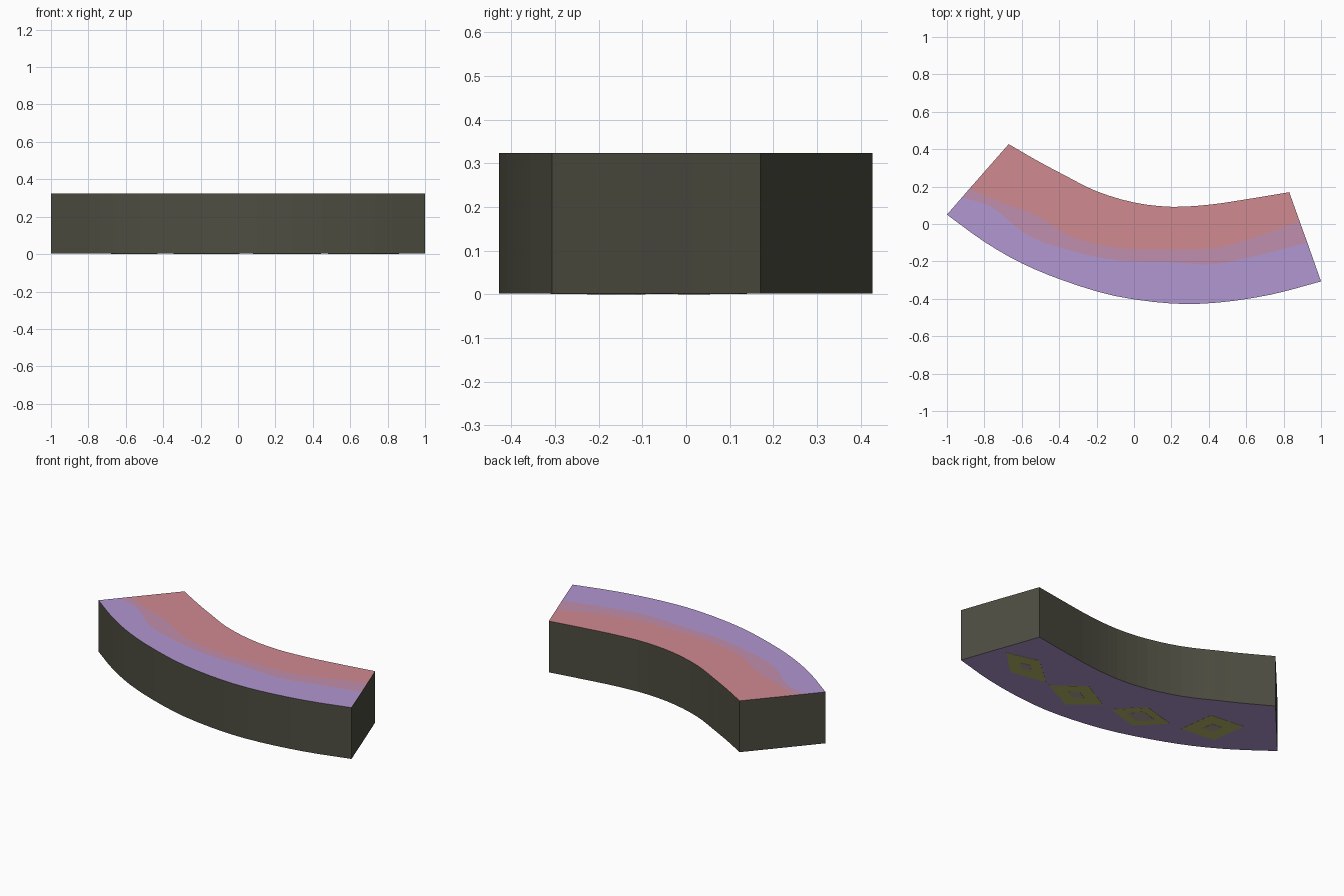
import bpy, bmesh
from mathutils import Vector

if "Cube" in bpy.data.objects:
    bpy.data.objects.remove(bpy.data.objects["Cube"])

H = 0.323      # height of the block
STEPS = 3      # subdivisions between control points


def material(name, rgb):
    lin = [((c / 255 + 0.055) / 1.055) ** 2.4 for c in rgb]
    m = bpy.data.materials.new(name)
    m.diffuse_color = (*lin, 1)
    m.use_nodes = True
    m.node_tree.nodes["Principled BSDF"].inputs["Base Color"].default_value = m.diffuse_color
    return m


PURPLE = material("soft purple", (178, 151, 209))
RED = material("dusty red", (208, 138, 145))
MAUVE = material("mauve", (193, 143, 174))
DARK = material("dark olive grey", (77, 77, 65))
YELLOW = material("olive yellow", (184, 184, 104))
BLOT = material("grey brown", (178, 162, 158))


def smooth(pts):
    """Catmull-Rom curve through the control points."""
    p = [Vector(q) for q in pts]
    p = [2 * p[0] - p[1]] + p + [2 * p[-1] - p[-2]]
    out = []
    for i in range(1, len(p) - 2):
        a, b, c, d = p[i - 1:i + 3]
        for s in range(STEPS):
            t = s / STEPS
            out.append(0.5 * (2 * b + (c - a) * t + (2 * a - 5 * b + 4 * c - d) * t ** 2
                              + (3 * b - a - 3 * c + d) * t ** 3))
    return out + [p[-2]]


def new_object(name, bm, mats):
    bmesh.ops.recalc_face_normals(bm, faces=bm.faces)
    me = bpy.data.meshes.new(name)
    bm.to_mesh(me)
    bm.free()
    for m in mats:
        me.materials.append(m)
    ob = bpy.data.objects.new(name, me)
    bpy.context.collection.objects.link(ob)
    return ob


# Curves running along the block, from outer edge to inner edge
outer = [(-1, .05), (-.8, -.095), (-.6, -.21), (-.37, -.305), (-.1, -.385),
         (.2, -.425), (.45, -.42), (.73, -.378), (1, -.307)]
purple_edge = [(-.92, .142), (-.76, .09), (-.57, -.06), (-.35, -.14), (-.08, -.195),
               (.2, -.205), (.43, -.215), (.65, -.17), (.927, -.10)]
red_edge = [(-.88, .188), (-.72, .12), (-.52, .045), (-.33, -.07), (-.07, -.13),
            (.2, -.135), (.42, -.13), (.62, -.08), (.885, .016)]
inner = [(-.67, .427), (-.52, .34), (-.37, .26), (-.2, .175), (0, .115),
         (.2, .092), (.4, .103), (.6, .132), (.83, .17)]
rows = [smooth(c) for c in (outer, purple_edge, red_edge, inner)]
n = len(rows[0])

# Curved block: striped top, dark walls, purple underside
bm = bmesh.new()
top = [[bm.verts.new((p.x, p.y, H)) for p in r] for r in rows]
bot = [[bm.verts.new((p.x, p.y, 0.002)) for p in r] for r in rows]


def quad(a, b, c, d, mat):
    bm.faces.new((a, b, c, d)).material_index = mat


for j in range(3):
    for i in range(n - 1):
        quad(top[j][i], top[j][i + 1], top[j + 1][i + 1], top[j + 1][i], j)
        quad(bot[j][i], bot[j][i + 1], bot[j + 1][i + 1], bot[j + 1][i], 0)
    for i in (0, n - 1):                      # end walls
        quad(top[j][i], top[j + 1][i], bot[j + 1][i], bot[j][i], 3)
for j in (0, 3):                              # long walls
    for i in range(n - 1):
        quad(top[j][i], top[j][i + 1], bot[j][i + 1], bot[j][i], 3)
new_object("curved_block", bm, [PURPLE, MAUVE, RED, DARK])


# Diamond patches on the underside, each with a small blot in the middle
def plate(name, corners, z0, z1, mat):
    b = bmesh.new()
    lo = [b.verts.new((x, y, z0)) for x, y in corners]
    hi = [b.verts.new((x, y, z1)) for x, y in corners]
    b.faces.new(lo)
    b.faces.new(hi)
    for k in range(4):
        m = (k + 1) % 4
        b.faces.new((lo[k], lo[m], hi[m], hi[k]))
    new_object(name, b, [mat])


diamonds = [[(.86, -.08), (.66, -.03), (.48, -.19), (.705, -.23)],
            [(.445, -.206), (.27, -.07), (.08, -.177), (.235, -.31)],
            [(.007, -.19), (-.135, -.04), (-.345, -.10), (-.20, -.25)],
            [(-.43, -.105), (-.46, .118), (-.68, .14), (-.65, -.08)]]
for k, d in enumerate(diamonds, 1):
    cx, cy = sum(p[0] for p in d) / 4, sum(p[1] for p in d) / 4
    plate(f"diamond_patch_{k}", d, 0.001, 0.003, YELLOW)
    s = 0.5 if k == 3 else 0.3
    small = [(cx + (x - cx) * s, cy + (y - cy) * s) for x, y in d]
    plate(f"diamond_blot_{k}", small, 0.0, 0.002, BLOT)
